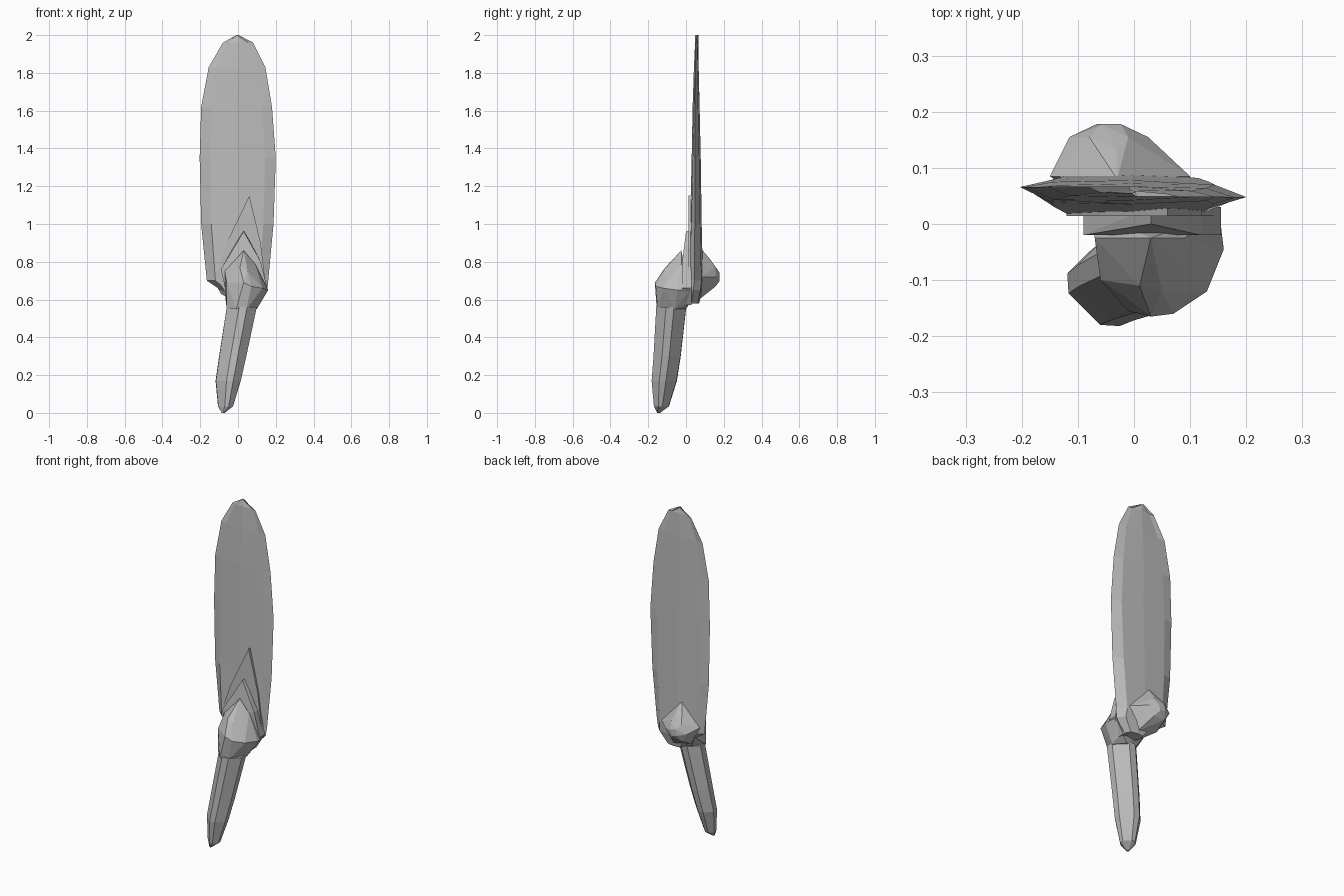
import bpy
import bmesh
from math import cos, sin, radians

if "Cube" in bpy.data.objects:
    bpy.data.objects.remove(bpy.data.objects["Cube"], do_unlink=True)

grey = bpy.data.materials.new("plain grey")
grey.use_nodes = True
grey.diffuse_color = (0.5, 0.5, 0.5, 1)
grey.node_tree.nodes["Principled BSDF"].inputs["Base Color"].default_value = (0.5, 0.5, 0.5, 1)


def finish(name, bm):
    bmesh.ops.recalc_face_normals(bm, faces=bm.faces)
    mesh = bpy.data.meshes.new(name)
    bm.to_mesh(mesh)
    bm.free()
    mesh.materials.append(grey)
    obj = bpy.data.objects.new(name, mesh)
    bpy.context.collection.objects.link(obj)
    return obj


def loft(name, rings):
    """Skin a stack of closed rings and cap both ends."""
    bm = bmesh.new()
    loops = [[bm.verts.new(p) for p in ring] for ring in rings]
    n = len(loops[0])
    for low, high in zip(loops, loops[1:]):
        for i in range(n):
            j = (i + 1) % n
            bm.faces.new((low[i], low[j], high[j], high[i]))
    bm.faces.new(loops[0])
    bm.faces.new(loops[-1])
    return finish(name, bm)


def hull(name, points):
    """Faceted solid wrapped around a few corner points."""
    bm = bmesh.new()
    for p in points:
        bm.verts.new(p)
    result = bmesh.ops.convex_hull(bm, input=bm.verts)
    loose = set(result["geom_interior"]) | set(result["geom_unused"])
    bmesh.ops.delete(bm, geom=[v for v in loose if isinstance(v, bmesh.types.BMVert)], context='VERTS')
    return finish(name, bm)


# Blade: flattened sections given as height, left edge, right edge, front, back
def blade_ring(z, x0, x1, front, back):
    w = x1 - x0
    mid = (front + back) / 2
    return [(x0, mid + 0.012, z), (x0 + 0.14 * w, front + 0.008, z),
            (x0 + 0.5 * w, front, z), (x1 - 0.14 * w, front + 0.006, z),
            (x1, mid - 0.006, z), (x1 - 0.14 * w, back - 0.008, z),
            (x0 + 0.5 * w, back, z), (x0 + 0.14 * w, back - 0.003, z)]


loft("blade", [blade_ring(*s) for s in (
    (0.58, -0.02, 0.09, 0.0, 0.07), (0.65, -0.09, 0.155, 0.005, 0.085),
    (0.7, -0.165, 0.16, 0.01, 0.09), (1.0, -0.195, 0.188, 0.022, 0.083),
    (1.35, -0.203, 0.2, 0.03, 0.078), (1.62, -0.195, 0.18, 0.035, 0.072),
    (1.83, -0.155, 0.145, 0.042, 0.067), (1.96, -0.08, 0.08, 0.048, 0.061),
    (2.0, -0.008, 0.004, 0.053, 0.057))])

# Overlapping pointed leaves at the blade foot
hull("long_leaf", [(x, y, z) for x, z in ((0.06, 1.15), (-0.06, 0.9), (-0.12, 0.72),
     (-0.06, 0.63), (0.15, 0.65), (0.12, 0.9)) for y in (0.014, 0.03)])
hull("middle_leaf", [(0.03, 0.0, 0.96), (0.03, 0.03, 0.97)] +
     [(x, y, z) for x, z in ((-0.09, 0.76), (-0.06, 0.62), (0.1, 0.57),
      (0.155, 0.66), (0.12, 0.8)) for y in (-0.02, 0.03)])

# Front guard boss, narrowing to the grip at its foot
hull("front_boss", [
    (0.03, -0.025, 0.86), (-0.07, -0.025, 0.75), (0.09, -0.025, 0.79),
    (0.01, -0.11, 0.77), (0.05, -0.12, 0.75),
    (0.03, -0.165, 0.69), (0.07, -0.16, 0.67), (-0.06, -0.1, 0.69),
    (0.13, -0.12, 0.66), (0.16, -0.045, 0.65), (0.152, 0.02, 0.65),
    (-0.07, 0.02, 0.64), (0.1, 0.02, 0.58),
    (-0.06, -0.1, 0.55), (-0.01, -0.155, 0.55), (0.045, -0.15, 0.55),
    (0.1, -0.06, 0.55), (0.05, 0.0, 0.55), (-0.02, -0.02, 0.55)])

# Rounded back boss built from a pointed base and shrinking rings
hull("back_boss", [
    (x, y, z) for x, y, z in (
        (-0.03, 0.08, 0.87), (-0.15, 0.085, 0.74), (0.1, 0.085, 0.72),
        (-0.09, 0.08, 0.63), (0.03, 0.07, 0.6), (-0.02, 0.0, 0.59), (0.08, 0.0, 0.59),
        (-0.03, 0.13, 0.81))] +
     [(-0.045 + 0.07 * cos(radians(a)), 0.155, 0.72 + 0.06 * sin(radians(a)))
      for a in range(0, 360, 60)] +
     [(-0.045 + 0.025 * cos(radians(a)), 0.178, 0.72 + 0.025 * sin(radians(a)))
      for a in range(30, 390, 90)])


# Grip: bevelled bar turned diagonally, leaning down to a blunt point
def grip_ring(z, cx, cy, half_long, half_short):
    c = cos(radians(45))
    ring = []
    for u, v in ((-1, -0.55), (-0.6, -1), (0.6, -1), (1, -0.55),
                 (1, 0.55), (0.6, 1), (-0.6, 1), (-1, 0.55)):
        a, b = u * half_long, v * half_short
        ring.append((cx + (a + b) * c, cy + (b - a) * c, z))
    return ring


loft("grip", [grip_ring(*s) for s in (
    (0.0, -0.078, -0.145, 0.008, 0.006), (0.035, -0.066, -0.13, 0.04, 0.03),
    (0.17, -0.052, -0.115, 0.066, 0.052), (0.3, -0.028, -0.1, 0.07, 0.058),
    (0.56, 0.02, -0.078, 0.076, 0.066))])
